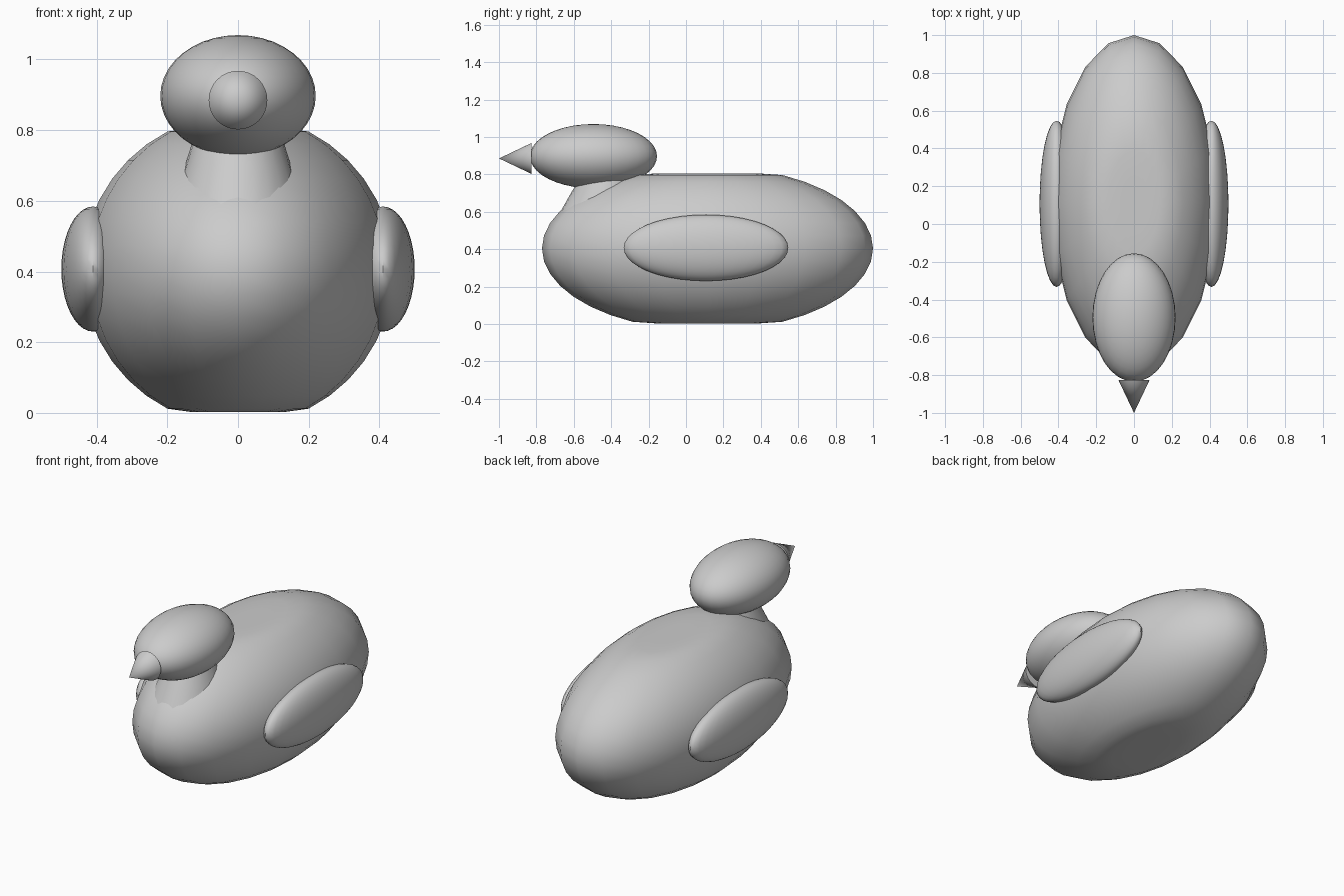
import bpy, bmesh
from math import radians, pi, sin, cos
from mathutils import Matrix

if "Cube" in bpy.data.objects:
    bpy.data.objects.remove(bpy.data.objects["Cube"])


def finish(name, bm, angle=50):
    bmesh.ops.recalc_face_normals(bm, faces=bm.faces)
    me = bpy.data.meshes.new(name)
    bm.to_mesh(me)
    bm.free()
    ob = bpy.data.objects.new(name, me)
    bpy.context.collection.objects.link(ob)
    bpy.ops.object.select_all(action='DESELECT')
    ob.select_set(True)
    bpy.context.view_layer.objects.active = ob
    bpy.ops.object.shade_smooth_by_angle(angle=radians(angle))
    return ob


def ellipsoid(name, center, radii, segments=32, rings=20, flat=None):
    bm = bmesh.new()
    bmesh.ops.create_uvsphere(bm, u_segments=segments, v_segments=rings, radius=1)
    for v in bm.verts:
        v.co = [c * r for c, r in zip(v.co, radii)]
        if flat:
            v.co.z = max(-flat, min(flat, v.co.z))
        v.co = [c + o for c, o in zip(v.co, center)]
    return finish(name, bm)


# body: long ellipsoid with flattened back and belly
ellipsoid("body", (0, 0.115, 0.404), (0.44, 0.885, 0.44), 20, 20, flat=0.401)

# neck: tapered loft from the chest up into the head
bm = bmesh.new()
rings = []
for y, z, rx, ry in [(-0.45, 0.55, 0.2, 0.25), (-0.435, 0.70, 0.15, 0.18),
                     (-0.42, 0.86, 0.1, 0.1)]:
    rings.append([bm.verts.new((rx * cos(i * pi / 12), y + ry * sin(i * pi / 12), z))
                  for i in range(24)])
for a, b in zip(rings, rings[1:]):
    for i in range(24):
        j = (i + 1) % 24
        bm.faces.new((a[i], a[j], b[j], b[i]))
bm.faces.new(rings[0])
bm.faces.new(rings[-1])
finish("neck", bm)

# head
ellipsoid("head", (0, -0.495, 0.897), (0.22, 0.34, 0.172))

# beak: cone pointing forward
bm = bmesh.new()
bmesh.ops.create_cone(bm, cap_ends=True, segments=32, radius1=0.083, radius2=0, depth=0.175,
                      matrix=Matrix.Translation((0, -0.9125, 0.885)) @ Matrix.Rotation(pi / 2, 4, 'X'))
finish("beak", bm)

# wings: flat ellipsoids on both sides
for side, sx in (("left", 1), ("right", -1)):
    ellipsoid("wing_" + side, (sx * 0.41, 0.107, 0.407), (0.09, 0.44, 0.177))
